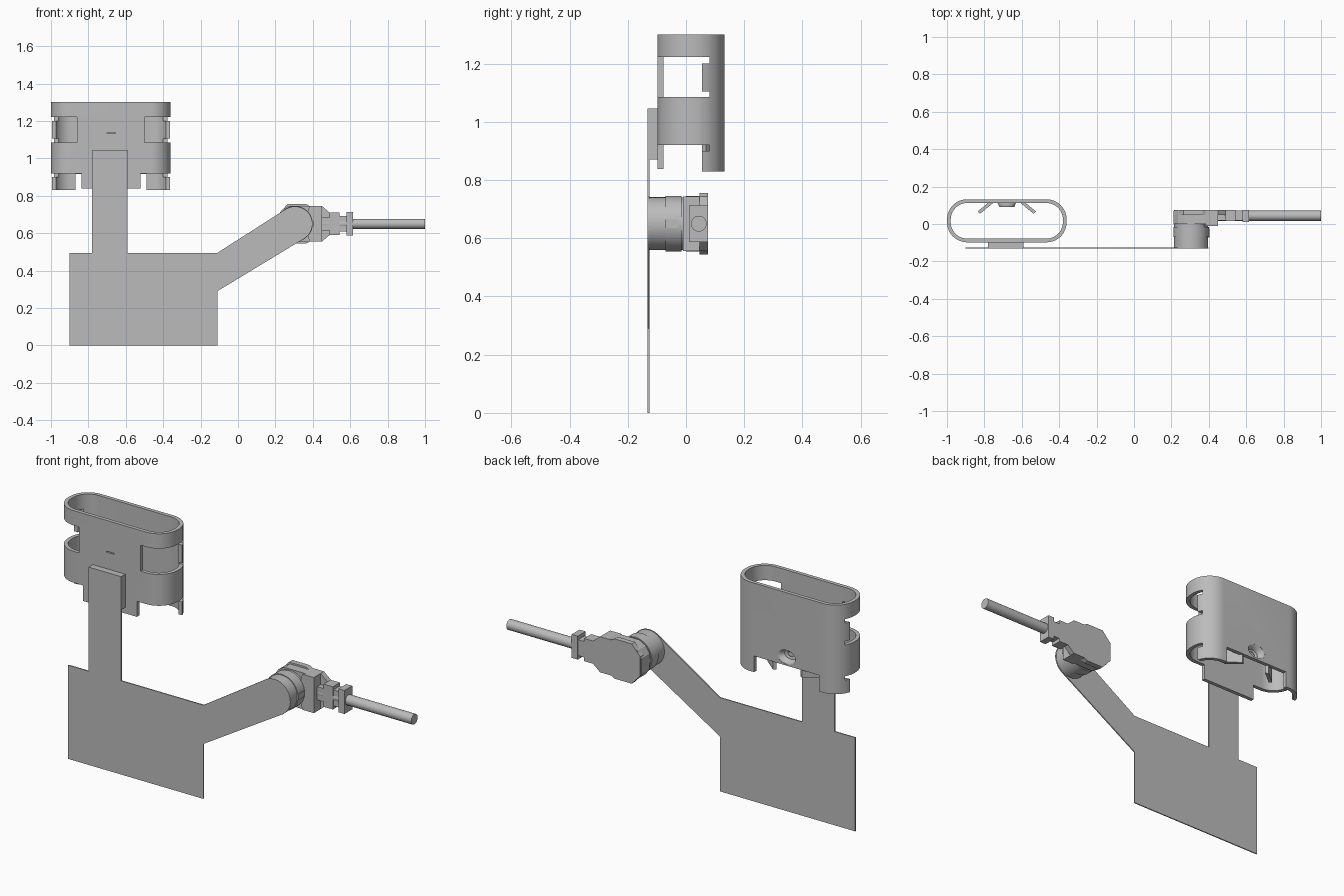
import bpy, bmesh, math
from mathutils import Vector

cube = bpy.data.objects.get("Cube")
if cube:
    bpy.data.objects.remove(cube, do_unlink=True)

grey = bpy.data.materials.new("plain_grey")
grey.use_nodes = True
grey.diffuse_color = (0.5, 0.5, 0.5, 1)
grey.node_tree.nodes["Principled BSDF"].inputs["Base Color"].default_value = (0.5, 0.5, 0.5, 1)


def finish(name, bm, smooth=False):
    bmesh.ops.recalc_face_normals(bm, faces=bm.faces)
    mesh = bpy.data.meshes.new(name)
    bm.to_mesh(mesh)
    bm.free()
    mesh.materials.append(grey)
    ob = bpy.data.objects.new(name, mesh)
    bpy.context.collection.objects.link(ob)
    if smooth:
        shade(ob)
    return ob


def activate(ob):
    bpy.ops.object.select_all(action='DESELECT')
    ob.select_set(True)
    bpy.context.view_layer.objects.active = ob


def shade(ob):
    activate(ob)
    bpy.ops.object.shade_smooth_by_angle(angle=math.radians(30))


def prism(name, pts, lo, hi, axis='Y', smooth=False):
    """Extrude a 2D outline along one axis."""
    place = {'X': lambda a, b, t: (t, a, b),
             'Y': lambda a, b, t: (a, t, b),
             'Z': lambda a, b, t: (a, b, t)}[axis]
    bm = bmesh.new()
    face = bm.faces.new([bm.verts.new(place(a, b, lo)) for a, b in pts])
    out = bmesh.ops.extrude_face_region(bm, geom=[face])
    shift = Vector(place(0, 0, hi - lo))
    for v in out["geom"]:
        if isinstance(v, bmesh.types.BMVert):
            v.co += shift
    return finish(name, bm, smooth)


def box(name, x, y, z):
    return prism(name, [(x[0], z[0]), (x[1], z[0]), (x[1], z[1]), (x[0], z[1])], *y)


def arc(cx, cy, r, start, end, n=12):
    return [(cx + r * math.cos(math.radians(start + (end - start) * i / n)),
             cy + r * math.sin(math.radians(start + (end - start) * i / n))) for i in range(n + 1)]


def circle(cx, cy, r, n=48):
    return arc(cx, cy, r, 0, 360, n)[:-1]


def cut(ob, cutter):
    mod = ob.modifiers.new("cut", 'BOOLEAN')
    mod.operation = 'DIFFERENCE'
    mod.solver = 'EXACT'
    mod.object = cutter
    activate(ob)
    bpy.ops.object.modifier_apply(modifier=mod.name)
    bpy.data.objects.remove(cutter, do_unlink=True)


# Flat backing plate with an upright strip and a slanted arm
JX, JZ, JR = 0.305, 0.65, 0.093
outline = [(-0.9, 0), (-0.11, 0), (-0.11, 0.29)]
outline += arc(JX, JZ, JR, -58, 122, 20)
outline += [(-0.11, 0.495), (-0.59, 0.495), (-0.59, 1.045), (-0.78, 1.045), (-0.78, 0.495), (-0.9, 0.495)]
prism("backing_plate", outline, -0.132, -0.126)

# Spacer between strip and sleeve
box("sleeve_spacer", (-0.78, -0.59), (-0.131, -0.097), (0.87, 1.045))

# Sleeve: rounded tube with side windows and a notched lower edge
SX, SY, HW, HD = -0.68, 0.017, 0.32, 0.115


def rounded(inset):
    r = 0.108 - inset
    dx, dy = HW - 0.108, HD - 0.108
    pts = []
    for sx, sy, a in ((1, 1, 0), (-1, 1, 90), (-1, -1, 180), (1, -1, 270)):
        pts += arc(SX + sx * dx, SY + sy * dy, r, a, a + 90)
    return pts


sleeve = prism("sleeve", rounded(0), 0.83, 1.30, 'Z')
cut(sleeve, prism("cutter", rounded(0.02), 0.7, 1.4, 'Z'))
for s in (-1, 1):
    def span(inner):
        return sorted((SX + s * inner, SX + s * 0.4))
    # window, its two slots, lower corner and its slot
    cut(sleeve, box("cutter", span(0.18), (-0.2, 0.055), (1.085, 1.222)))
    for z in ((1.085, 1.105), (1.2, 1.222), (0.9, 0.92)):
        cut(sleeve, box("cutter", span(0.24), (-0.05, 0.08), z))
    cut(sleeve, box("cutter", span(0.158), (-0.2, 0.055), (0.7, 0.92)))
cut(sleeve, box("cutter", (SX - 0.19, SX + 0.19), (0.04, 0.3), (0.7, 0.915)))
# trim of the front tongue and small slot in the front wall
cut(sleeve, box("cutter", (-0.9, -0.4), (-0.2, 0), (0.7, 0.838)))
cut(sleeve, box("cutter", (-0.7, -0.655), (-0.2, 0), (1.132, 1.138)))

# Pressed dimple with a central hole in the rear wall
DZ, SQUASH = 0.96, 0.7


def ellipse(r):
    return [(x, DZ + z * SQUASH) for x, z in circle(SX, 0, r, 32)]


cut(sleeve, prism("cutter", ellipse(0.054), 0.05, 0.3))
shade(sleeve)
bm = bmesh.new()
rings = [[bm.verts.new((x, y, z)) for x, z in ellipse(r)]
         for r, y in ((0.055, 0.131), (0.038, 0.094), (0.018, 0.094))]
for a, b in zip(rings, rings[1:]):
    for i in range(len(a)):
        j = (i + 1) % len(a)
        bm.faces.new((a[i], a[j], b[j], b[i]))
dimple = finish("rear_dimple", bm, True)
solid = dimple.modifiers.new("thickness", 'SOLIDIFY')
solid.thickness = 0.006
solid.offset = 0

# Angled spring leaves inside the sleeve
for s, side in ((-1, "right"), (1, "left")):
    leaf = [(SX + s * x, y) for x, y in ((0.07, 0.115), (0.085, 0.125), (0.155, 0.068), (0.143, 0.055))]
    prism(side + "_spring_leaf", leaf, 0.87, 0.95, 'Z')

# Round joint on the end of the arm
prism("joint_base", circle(JX, JZ, 0.091), -0.13, -0.07, smooth=True)
prism("joint_collar", circle(JX, JZ, 0.095), -0.07, -0.015, smooth=True)
box("joint_key", (0.38, 0.403), (-0.072, -0.025), (0.635, 0.665))
prism("joint_neck", circle(JX, JZ, 0.09), -0.016, 0.0, smooth=True)


# Connector housing, symmetric above and below the cable axis
def mirrored(half):
    return [(x, JZ + d) for x, d in half] + [(x, JZ - d) for x, d in reversed(half)]


prism("connector_shell", mirrored([(0.212, 0.04), (0.235, 0.075), (0.27, 0.096), (0.38, 0.096),
                                   (0.45, 0.09), (0.45, 0.06)]), 0.0, 0.07)
prism("connector_flange", mirrored([(0.215, 0.05), (0.265, 0.105), (0.365, 0.105), (0.385, 0.094),
                                    (0.45, 0.094), (0.49, 0.06)]), 0.047, 0.075)
prism("connector_block", mirrored([(0.375, 0.075), (0.385, 0.094), (0.45, 0.094)]), -0.01, 0.06)

# Strain relief clips
for name, x, half, y in (("relief_neck", (0.44, 0.5), 0.035, (0.018, 0.072)),
                         ("inner_clip", (0.488, 0.543), 0.06, (0.016, 0.075)),
                         ("clip_bridge", (0.54, 0.585), 0.042, (0.02, 0.072)),
                         ("outer_clip", (0.58, 0.615), 0.062, (0.01, 0.075))):
    box(name, x, y, (JZ - half, JZ + half))

# Cable
prism("cable", circle(0.044, JZ, 0.027, 32), 0.45, 1.0, 'X', True)
